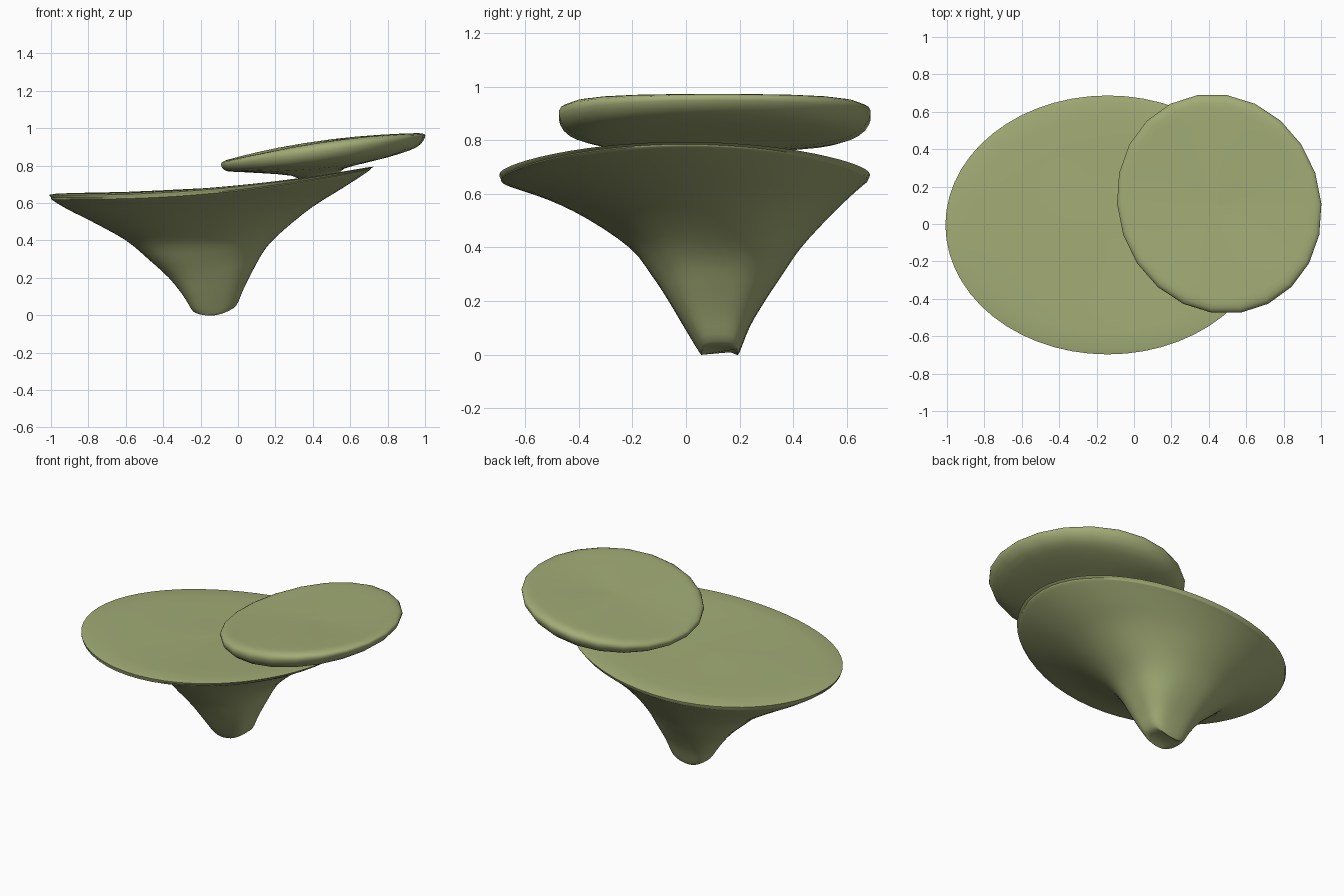
import bpy, bmesh, math

cube = bpy.data.objects.get("Cube")
if cube:
    bpy.data.objects.remove(cube, do_unlink=True)

olive = bpy.data.materials.new("olive green")
olive.use_nodes = True
colour = (0.36, 0.41, 0.18, 1)
olive.diffuse_color = colour
olive.node_tree.nodes["Principled BSDF"].inputs["Base Color"].default_value = colour


def between(a, b, c, d, t):
    """Smooth curve from b to c."""
    return 0.5 * (2 * b + (c - a) * t + (2 * a - 5 * b + 4 * c - d) * t * t
                  + (3 * b - a - 3 * c + d) * t ** 3)


def power(v, e):
    return math.copysign(abs(v) ** e, v)


def loft(name, rings, sides, steps, skew):
    """Loft tilted oval rings: x min, x max, y min, y max, z at x min, z mid, z at x max, squareness."""
    dense = []
    last = len(rings) - 1
    for i in range(last):
        quad = [rings[min(max(i + k, 0), last)] for k in (-1, 0, 1, 2)]
        for s in range(steps):
            dense.append([between(*v, s / steps) for v in zip(*quad)])
    dense.append(rings[-1])

    bm = bmesh.new()
    loops = []
    for x0, x1, y0, y1, zl, zm, zr, e in dense:
        loop = []
        for k in range(sides):
            a = math.tau * k / sides
            c, s = power(math.cos(a), e), power(math.sin(a), e)
            y = (y0 + y1) / 2 + s * (y1 - y0) / 2
            x = (x0 + x1) / 2 + c * (x1 - x0) / 2 - skew * s * (x1 - x0)
            z = zm + c * (zr - zl) / 2 + c * c * ((zl + zr) / 2 - zm)
            loop.append(bm.verts.new((x, y, z)))
        loops.append(loop)
    for low, high in zip(loops, loops[1:]):
        for k in range(sides):
            n = (k + 1) % sides
            bm.faces.new((low[k], low[n], high[n], high[k]))
    bm.faces.new(loops[0][::-1])
    bm.faces.new(loops[-1])

    mesh = bpy.data.meshes.new(name)
    bm.to_mesh(mesh)
    bm.free()
    mesh.materials.append(olive)
    obj = bpy.data.objects.new(name, mesh)
    bpy.context.collection.objects.link(obj)
    bpy.ops.object.select_all(action="DESELECT")
    obj.select_set(True)
    bpy.context.view_layer.objects.active = obj
    bpy.ops.object.shade_smooth_by_angle(angle=math.radians(50))


# Broad lower disc flaring out of a squarish foot
loft("lower_disc", [
    (-.20, -.05, .06, .19, .01, 0, .03, .55),
    (-.24, -.01, .05, .20, .02, .01, .05, .55),
    (-.29, .03, -.01, .24, .10, .11, .14, .65),
    (-.37, .08, -.07, .30, .20, .21, .24, .75),
    (-.48, .15, -.13, .36, .30, .30, .36, .85),
    (-.60, .25, -.21, .43, .40, .40, .46, .95),
    (-.78, .40, -.37, .53, .50, .51, .58, 1),
    (-.90, .56, -.53, .61, .56, .59, .68, 1),
    (-.985, .69, -.67, .665, .61, .64, .765, 1),
    (-1, .71, -.69, .68, .63, .655, .785, 1),
    (-.97, .69, -.665, .655, .65, .68, .79, 1),
    (-.58, .28, -.34, .33, .66, .68, .72, 1),
    (-.16, -.14, -.01, .01, .68, .68, .68, 1),
], 56, 3, 0)

# Smaller tilted cap with a short stub resting on the disc
loft("upper_cap", [
    (.34, .54, 0, .20, .70, .71, .73, 1),
    (.29, .57, -.05, .25, .745, .755, .785, 1),
    (.02, .80, -.32, .53, .765, .785, .845, 1),
    (-.06, .95, -.44, .65, .77, .825, .895, 1),
    (-.09, 1, -.48, .695, .80, .885, .95, 1),
    (-.07, .98, -.455, .67, .825, .925, .972, 1),
    (.05, .87, -.34, .55, .845, .93, .965, 1),
    (.44, .46, .09, .11, .92, .92, .92, 1),
], 22, 3, .035)
